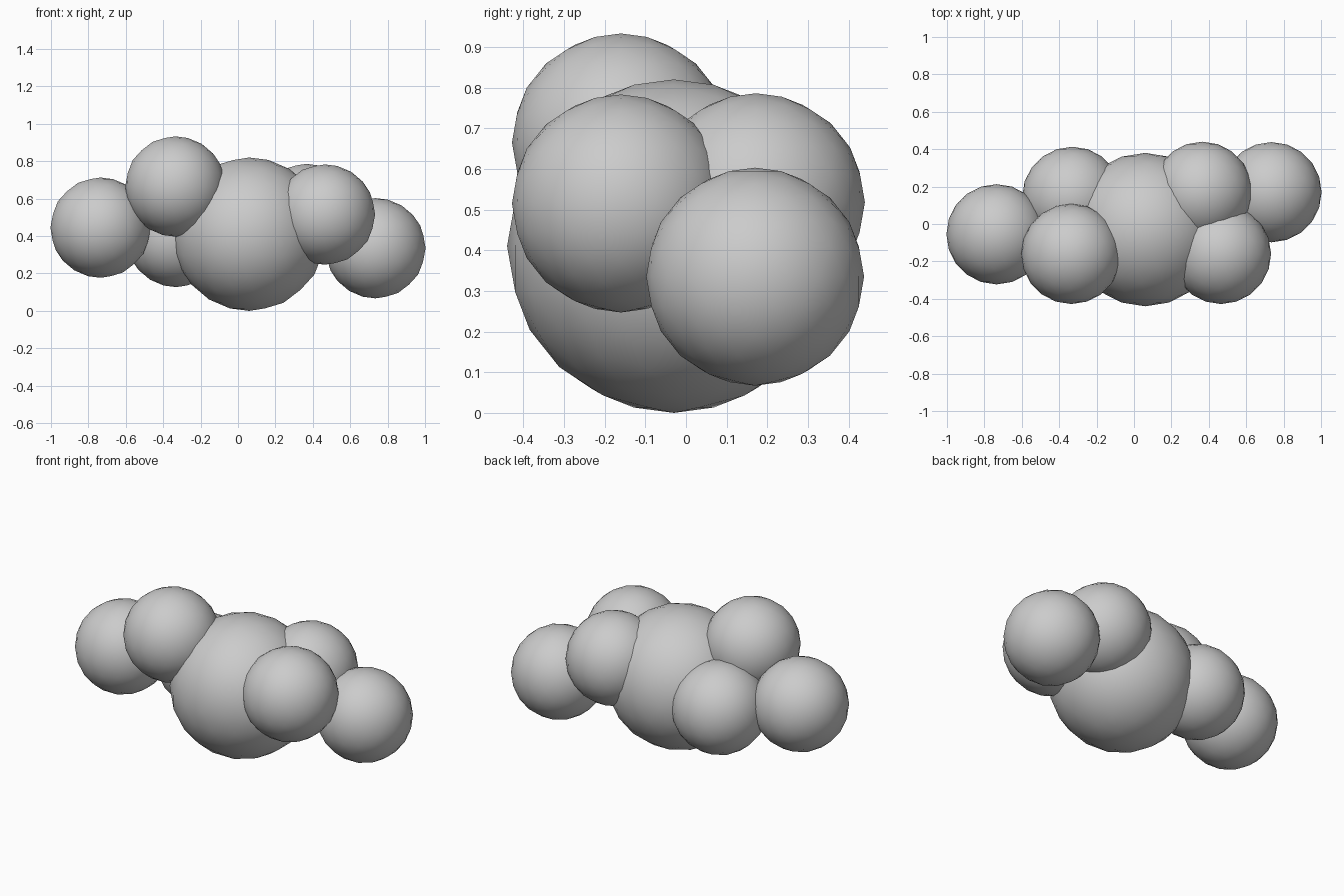
import bpy

cube = bpy.data.objects.get("Cube")
if cube:
    bpy.data.objects.remove(cube, do_unlink=True)

# Single grey material shared by every ball
grey = bpy.data.materials.new("light_grey")
grey.use_nodes = True
colour = (0.6, 0.6, 0.6, 1.0)
grey.diffuse_color = colour
bsdf = next(n for n in grey.node_tree.nodes if n.type == 'BSDF_PRINCIPLED')
bsdf.inputs["Base Color"].default_value = colour
bsdf.inputs["Roughness"].default_value = 0.6


def ball(name, centre, radius):
    """Faceted ball with smooth shading."""
    bpy.ops.mesh.primitive_ico_sphere_add(subdivisions=3, radius=radius, location=centre)
    obj = bpy.context.object
    obj.name = name
    obj.data.materials.append(grey)
    bpy.ops.object.shade_smooth()
    return obj


# Large core ball
ball("core_ball", (0.06, -0.03, 0.41), 0.41)

# Smaller balls clustered around both ends of the core
SMALL = 0.268
cluster = {
    "right_end_ball": (-0.735, -0.055, 0.445),
    "right_front_ball": (-0.335, -0.16, 0.665),
    "right_back_ball": (-0.33, 0.145, 0.395),
    "left_front_ball": (0.465, -0.16, 0.515),
    "left_back_ball": (0.365, 0.172, 0.518),
    "left_end_ball": (0.735, 0.17, 0.335),
}
for name, centre in cluster.items():
    ball(name, centre, SMALL)
